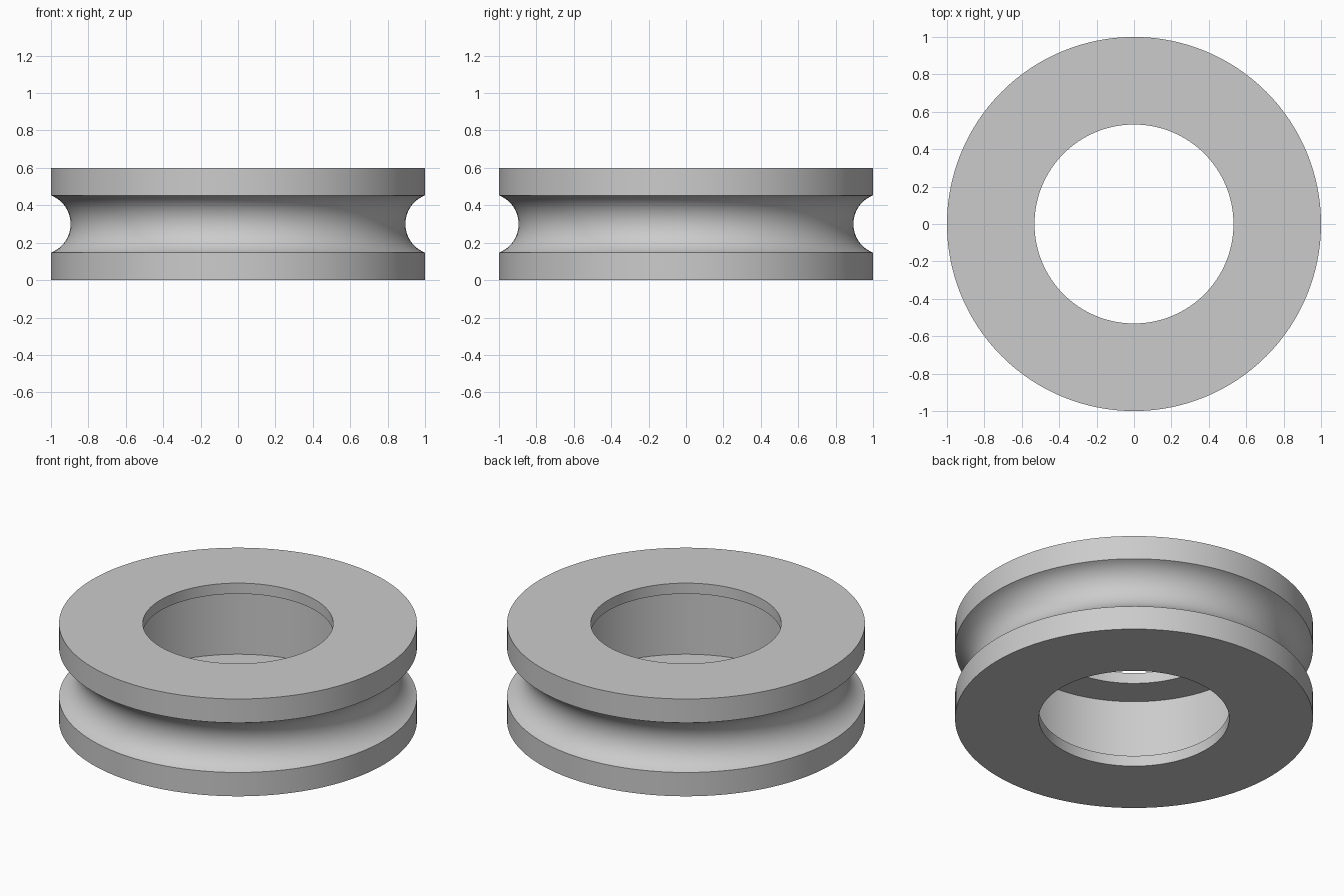
import bpy
import bmesh
import math

cube = bpy.data.objects.get("Cube")
if cube:
    bpy.data.objects.remove(cube, do_unlink=True)

HEIGHT, OUTER = 0.6, 1.0
LIP_RADIUS, BORE_RADIUS, LIP = 0.532, 0.737, 0.066
GROOVE_HALF, GROOVE_DEPTH = 0.153, 0.105
SEGMENTS, ARC_STEPS = 128, 24

steel = bpy.data.materials.new("grey steel")
steel.use_nodes = True
colour = (0.6, 0.6, 0.6, 1)
steel.diffuse_color = colour
steel.node_tree.nodes["Principled BSDF"].inputs["Base Color"].default_value = colour

# Round groove: circular arc through both rim edges and the groove floor
radius = (GROOVE_HALF ** 2 + GROOVE_DEPTH ** 2) / (2 * GROOVE_DEPTH)
centre = OUTER - GROOVE_DEPTH + radius
half_angle = math.asin(GROOVE_HALF / radius)
groove = []
for i in range(ARC_STEPS + 1):
    a = half_angle * (2 * i / ARC_STEPS - 1)
    groove.append((centre - radius * math.cos(a), HEIGHT / 2 + radius * math.sin(a)))

# Closed cross-section: grooved outside, hollow bore with a lip at each end
profile = [(LIP_RADIUS, 0), (OUTER, 0), *groove, (OUTER, HEIGHT),
           (LIP_RADIUS, HEIGHT), (LIP_RADIUS, HEIGHT - LIP),
           (BORE_RADIUS, HEIGHT - LIP), (BORE_RADIUS, LIP), (LIP_RADIUS, LIP)]

# Spin the section into a ring
bm = bmesh.new()
verts = [bm.verts.new((r, 0, z)) for r, z in profile]
edges = [bm.edges.new((v, verts[(i + 1) % len(verts)])) for i, v in enumerate(verts)]
bmesh.ops.spin(bm, geom=verts + edges, cent=(0, 0, 0), axis=(0, 0, 1),
               angle=math.tau, steps=SEGMENTS, use_merge=True)
bmesh.ops.remove_doubles(bm, verts=bm.verts, dist=0.0001)
bmesh.ops.recalc_face_normals(bm, faces=bm.faces)
mesh = bpy.data.meshes.new("grooved_ring")
bm.to_mesh(mesh)
bm.free()
mesh.materials.append(steel)

ring = bpy.data.objects.new("grooved_ring", mesh)
bpy.context.collection.objects.link(ring)
bpy.ops.object.select_all(action='DESELECT')
ring.select_set(True)
bpy.context.view_layer.objects.active = ring
bpy.ops.object.shade_smooth_by_angle(angle=math.radians(30))
